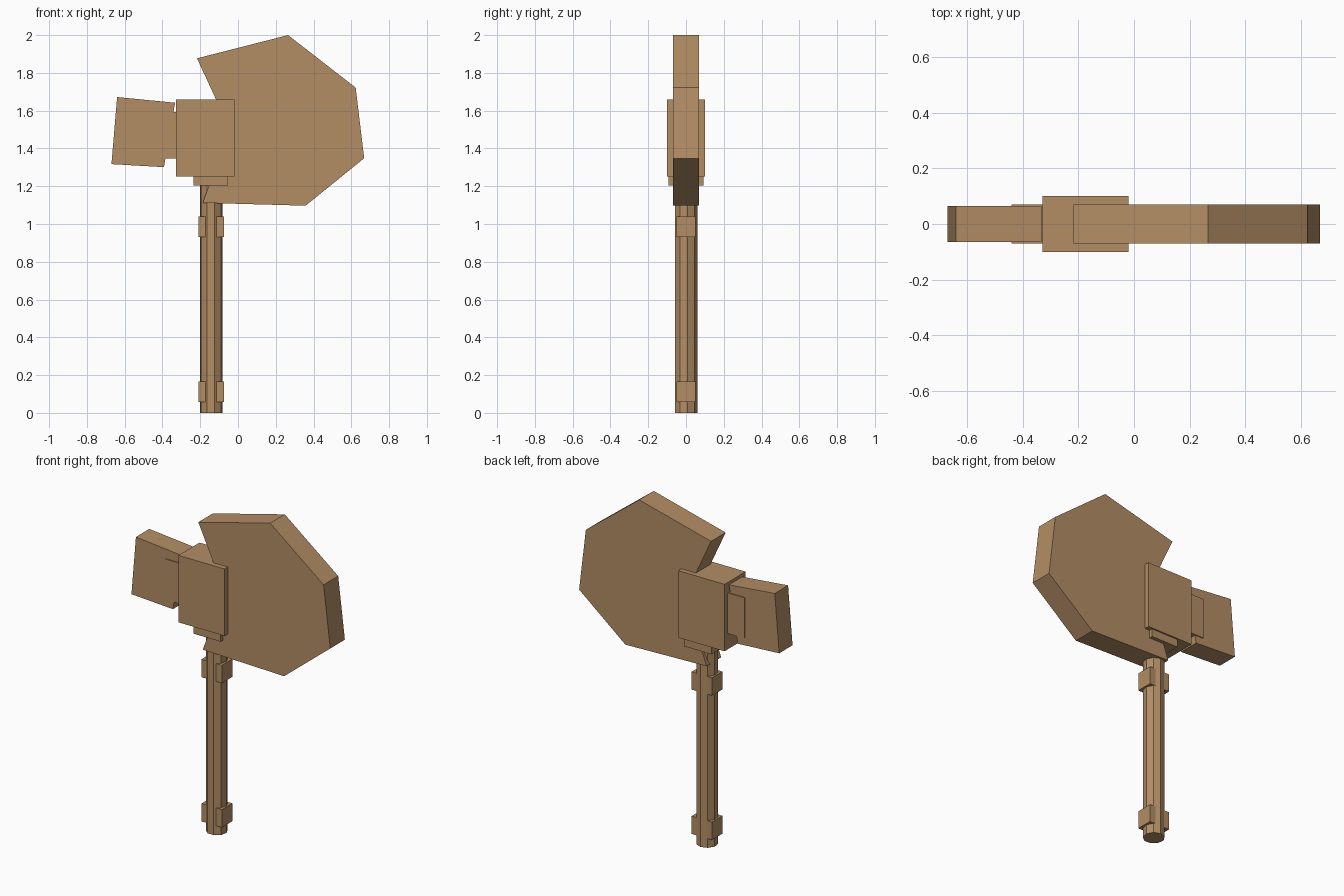
import bpy, bmesh
from math import radians

if "Cube" in bpy.data.objects:
    bpy.data.objects.remove(bpy.data.objects["Cube"])

mat = bpy.data.materials.new("tan")
mat.diffuse_color = (0.45, 0.27, 0.13, 1)
mat.use_nodes = True
mat.node_tree.nodes["Principled BSDF"].inputs["Base Color"].default_value = mat.diffuse_color


def finish(name, bm):
    bmesh.ops.recalc_face_normals(bm, faces=bm.faces)
    mesh = bpy.data.meshes.new(name)
    bm.to_mesh(mesh)
    bm.free()
    mesh.materials.append(mat)
    obj = bpy.data.objects.new(name, mesh)
    bpy.context.collection.objects.link(obj)
    return obj


def slab(name, outline, half):
    """Extrude an x/z outline symmetrically along y."""
    bm = bmesh.new()
    face = bm.faces.new([bm.verts.new((x, -half, z)) for x, z in outline])
    ext = bmesh.ops.extrude_face_region(bm, geom=[face])
    moved = [v for v in ext["geom"] if isinstance(v, bmesh.types.BMVert)]
    bmesh.ops.translate(bm, verts=moved, vec=(0, 2 * half, 0))
    return finish(name, bm)


def box(name, x0, x1, z0, z1, half):
    return slab(name, [(x0, z0), (x1, z0), (x1, z1), (x0, z1)], half)


# Nine-sided handle shaft
top = 1.35
bpy.ops.mesh.primitive_cylinder_add(vertices=9, radius=0.061, depth=top,
                                    location=(-0.142, 0, top / 2))
handle = bpy.context.object
handle.name = "handle"
# cylinder's first vertex lies on +y; turn so a corner sits 8 degrees from +x
handle.rotation_euler.z = radians(8 - 90)
handle.data.materials.append(mat)

# Bands around the handle
for name, z in (("lower_band", 0.057), ("upper_band", 0.932)):
    box(name, -0.21, -0.073, z, z + 0.108, 0.05)

# Axe blade with a notch on its inner side
slab("blade", [(-0.217, 1.877), (0.265, 2.0), (0.623, 1.722), (0.668, 1.348),
               (0.358, 1.097), (-0.187, 1.112), (-0.045, 1.505)], 0.07)

# Tilted hammer head at the back
slab("hammer_head", [(-0.64, 1.672), (-0.67, 1.317), (-0.392, 1.301),
                     (-0.333, 1.642)], 0.064)

# Central socket, its lower collar and the hammer connector
box("socket", -0.329, -0.019, 1.252, 1.658, 0.101)
box("socket_collar", -0.235, -0.052, 1.205, 1.6, 0.092)
box("hammer_connector", -0.44, -0.2, 1.348, 1.594, 0.07)
